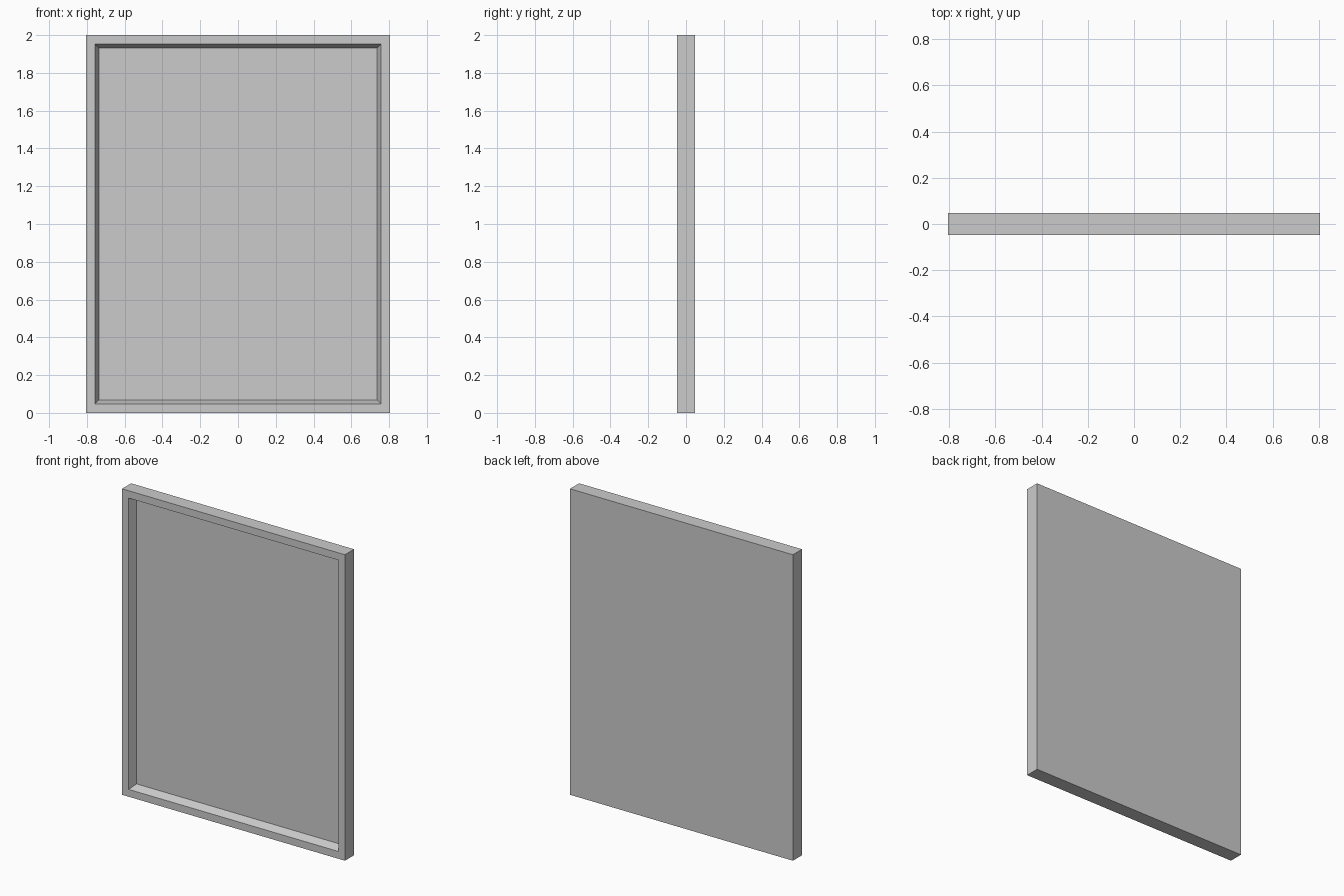
import bpy, bmesh

if "Cube" in bpy.data.objects:
    bpy.data.objects.remove(bpy.data.objects["Cube"])

W, H, D = 0.806, 2.0, 0.047          # half width, height, half depth

bm = bmesh.new()


def ring(margin, y):
    """Rectangle of vertices inset from the outer edge, at depth y."""
    x, lo, hi = W - margin, margin, H - margin
    return [bm.verts.new(p) for p in
            ((-x, y, lo), (x, y, lo), (x, y, hi), (-x, y, hi))]


# Back edge, front edge, lip of the recess, floor of the recess
rings = [ring(0, D), ring(0, -D), ring(0.048, -D), ring(0.069, 0.006)]

# Outer sides, flat rim and sloped recess walls
for a, b in zip(rings, rings[1:]):
    for i in range(4):
        j = (i + 1) % 4
        bm.faces.new((a[i], a[j], b[j], b[i]))

# Back panel and recessed front panel
bm.faces.new(rings[0])
bm.faces.new(rings[-1])
bmesh.ops.recalc_face_normals(bm, faces=bm.faces)

mesh = bpy.data.meshes.new("framed_panel")
bm.to_mesh(mesh)
bm.free()
bpy.context.collection.objects.link(bpy.data.objects.new("framed_panel", mesh))
